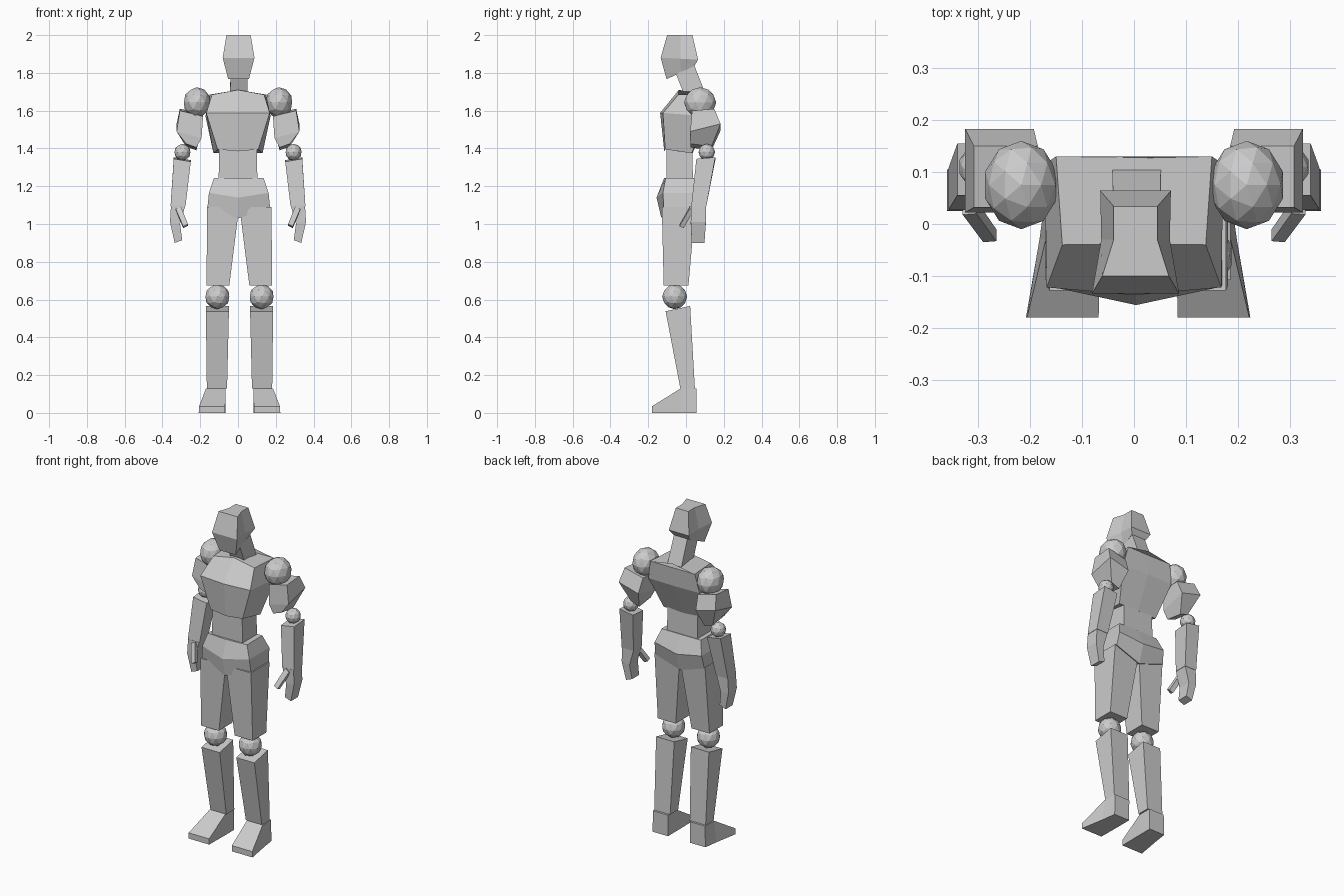
import bpy, bmesh
from mathutils import Vector


def loft(name, rings):
    """Skin a stack of equal-length point rings and cap both ends."""
    bm = bmesh.new()
    rows = [[bm.verts.new(p) for p in r] for r in rings]
    n = len(rows[0])
    for a, b in zip(rows, rows[1:]):
        for i in range(n):
            j = (i + 1) % n
            bm.faces.new((a[i], a[j], b[j], b[i]))
    bm.faces.new(rows[0])
    bm.faces.new(rows[-1])
    bmesh.ops.recalc_face_normals(bm, faces=bm.faces)
    mesh = bpy.data.meshes.new(name)
    bm.to_mesh(mesh)
    bm.free()
    ob = bpy.data.objects.new(name, mesh)
    bpy.context.collection.objects.link(ob)
    return ob


def core(name, half_rings, cx=0.0):
    """Symmetric body part: half rings run front to back on +x and are mirrored."""
    rings = []
    for half in half_rings:
        right = [(cx + x, y, z) for x, y, z in half]
        left = [(cx - x, y, z) for x, y, z in reversed(half) if x > 0]
        rings.append(right + left)
    return loft(name, rings)


def box(xo, xi, yf, yb, zo, zi=None, tilt=0.0):
    """Four-point limb section: outer/inner x, front/back y, outer/inner z, back raise."""
    zi = zo if zi is None else zi
    return [(xo, yf, zo), (xi, yf, zi), (xi, yb, zi + tilt), (xo, yb, zo + tilt)]


def pair(name, rings, cx=0.0):
    for side, s in (("left", 1), ("right", -1)):
        loft(f"{side}_{name}", [[(cx + s * x, y, z) for x, y, z in r] for r in rings])


def ball_pair(name, loc, size, cx=0.0):
    for side, s in (("left", 1), ("right", -1)):
        bpy.ops.mesh.primitive_ico_sphere_add(
            subdivisions=2, radius=1, location=(cx + s * loc[0], loc[1], loc[2]))
        ob = bpy.context.object
        ob.name = f"{side}_{name}"
        ob.scale = size


LEG_X = 0.008  # legs sit slightly off the arm axis

# Head: narrow skull behind a wider face plate
core("head", [
    [(0.055, -0.103, 1.767), (0.045, -0.03, 1.80), (0.05, 0.045, 1.838)],
    [(0.084, -0.134, 1.88), (0.066, -0.03, 1.875), (0.068, 0.064, 1.87)],
    [(0.064, -0.10, 2.0), (0.042, -0.03, 2.0), (0.042, 0.034, 2.0)],
], 0.003)

# Neck, leaning forward
core("neck", [
    [(0.047, 0.0, 1.66), (0.047, 0.115, 1.66)],
    [(0.045, -0.055, 1.80), (0.045, 0.04, 1.85)],
], 0.005)

# Chest
core("chest", [
    [(0, -0.115, 1.385), (0.108, -0.11, 1.395), (0.13, 0.03, 1.375), (0, 0.035, 1.375)],
    [(0, -0.137, 1.588), (0.168, -0.122, 1.588), (0.172, 0.115, 1.57), (0, 0.12, 1.57)],
    [(0, -0.038, 1.71), (0.138, -0.04, 1.685), (0.15, 0.13, 1.685), (0, 0.13, 1.71)],
])

# Waist
core("waist", [
    [(0.103, -0.103, 1.2), (0.103, 0.037, 1.2)],
    [(0.10, -0.103, 1.4), (0.10, 0.034, 1.4)],
])

# Hips
core("hips", [
    [(0, -0.13, 1.03), (0.166, -0.118, 1.085), (0.166, 0.055, 1.085), (0, 0.05, 1.03)],
    [(0, -0.156, 1.14), (0.158, -0.122, 1.165), (0.158, 0.07, 1.165), (0, 0.085, 1.14)],
    [(0, -0.116, 1.243), (0.132, -0.108, 1.243), (0.132, 0.04, 1.243), (0, 0.042, 1.243)],
], 0.004)

# Arms
ball_pair("shoulder", (0.217, 0.075, 1.643), (0.073, 0.085, 0.081))
pair("upper_arm", [
    box(0.275, 0.22, 0.025, 0.135, 1.425, 1.405, -0.015),
    box(0.325, 0.193, 0.022, 0.183, 1.49, 1.455, 0.04),
    box(0.308, 0.185, 0.032, 0.15, 1.60, 1.57, 0.01),
])
ball_pair("elbow", (0.294, 0.11, 1.38), (0.044, 0.044, 0.044))
pair("forearm", [
    box(0.357, 0.278, 0.028, 0.108, 1.095),
    box(0.34, 0.25, 0.055, 0.155, 1.345, 1.33, 0.008),
])
pair("hand", [
    box(0.335, 0.295, 0.03, 0.098, 0.90, 0.915),
    box(0.36, 0.307, 0.025, 0.105, 1.01, 1.0),
    box(0.355, 0.28, 0.027, 0.106, 1.095),
])
pair("thumb", [
    [(0.29, -0.035, 0.987), (0.265, -0.033, 1.0), (0.265, -0.01, 0.99), (0.29, -0.012, 0.978)],
    [(0.33, 0.018, 1.08), (0.303, 0.02, 1.095), (0.303, 0.045, 1.09), (0.33, 0.043, 1.075)],
])

# Legs
pair("thigh", [
    box(0.174, 0.053, -0.118, 0.013, 0.675),
    box(0.17, 0.001, -0.128, 0.05, 1.09),
], LEG_X - 0.001)
ball_pair("knee", (0.117, -0.06, 0.615), (0.066, 0.066, 0.066), LEG_X)
pair("shin", [
    box(0.173, 0.066, -0.03, 0.047, 0.13),
    box(0.178, 0.056, -0.108, 0.022, 0.538, None, 0.028),
], LEG_X)
pair("foot", [
    [(0.216, -0.18, 0), (0.076, -0.18, 0), (0.076, -0.18, 0.035), (0.214, -0.18, 0.035)],
    [(0.19, -0.03, 0), (0.074, -0.03, 0), (0.073, -0.03, 0.128), (0.178, -0.03, 0.128)],
    [(0.178, 0.056, 0), (0.074, 0.056, 0), (0.073, 0.056, 0.128), (0.175, 0.056, 0.128)],
], LEG_X)
